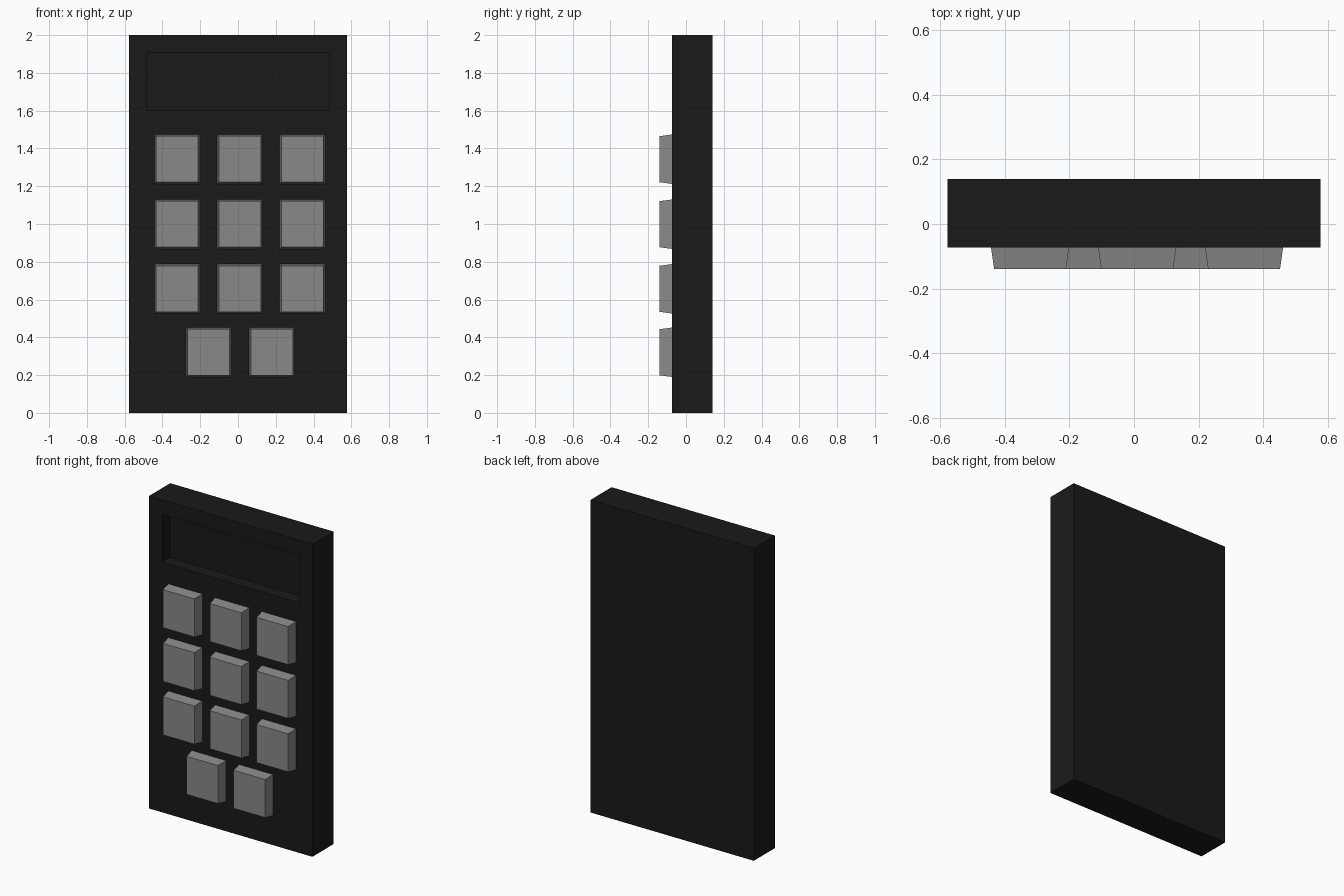
import bpy, bmesh
from mathutils import Vector

if "Cube" in bpy.data.objects:
    bpy.data.objects.remove(bpy.data.objects["Cube"])


def material(name, value):
    mat = bpy.data.materials.new(name)
    mat.diffuse_color = (value, value, value, 1)
    mat.use_nodes = True
    mat.node_tree.nodes["Principled BSDF"].inputs["Base Color"].default_value = mat.diffuse_color
    return mat


def add_object(name, bm, mat):
    bmesh.ops.recalc_face_normals(bm, faces=bm.faces)
    mesh = bpy.data.meshes.new(name)
    bm.to_mesh(mesh)
    bm.free()
    mesh.materials.append(mat)
    obj = bpy.data.objects.new(name, mesh)
    bpy.context.collection.objects.link(obj)
    return obj


def box(x0, x1, y0, y1, z0, z1):
    """Box in a new bmesh; returns it with its front (-y) face."""
    bm = bmesh.new()
    bmesh.ops.create_cube(bm, size=1)
    for v in bm.verts:
        v.co = Vector((x0 + (v.co.x + .5) * (x1 - x0),
                       y0 + (v.co.y + .5) * (y1 - y0),
                       z0 + (v.co.z + .5) * (z1 - z0)))
    bm.normal_update()
    return bm, min(bm.faces, key=lambda f: f.normal.y)


black = material("black_plastic", 0.01)
grey = material("grey_keys", 0.25)
FRONT, TIP, BACK = -0.073, -0.14, 0.14

# Body with a recessed display window
bm, face = box(-0.578, 0.578, FRONT, BACK, 0, 2)
bmesh.ops.inset_region(bm, faces=[face], thickness=0.09)
for v in face.verts:
    v.co.x = 0.485 if v.co.x > 0 else -0.485
    v.co.z = 1.905 if v.co.z > 1 else 1.6
floor = bmesh.ops.extrude_discrete_faces(bm, faces=[face])["faces"][0]
bmesh.ops.translate(bm, verts=floor.verts, vec=(0, 0.08, 0))
add_object("body", bm, black)

# Tapered keys: three rows of three, then a row of two
rows = [(z, (-0.322, 0.01, 0.341)) for z in (1.343, 0.999, 0.657)]
rows.append((0.321, (-0.155, 0.179)))
for r, (z, columns) in enumerate(rows):
    for c, x in enumerate(columns):
        bm, face = box(x - 0.121, x + 0.121, TIP, FRONT, z - 0.131, z + 0.131)
        for v in face.verts:
            v.co.x = x + (v.co.x - x) * 0.92
            v.co.z = z + (v.co.z - z) * 0.93
        add_object(f"key_{r + 1}_{c + 1}", bm, grey)
